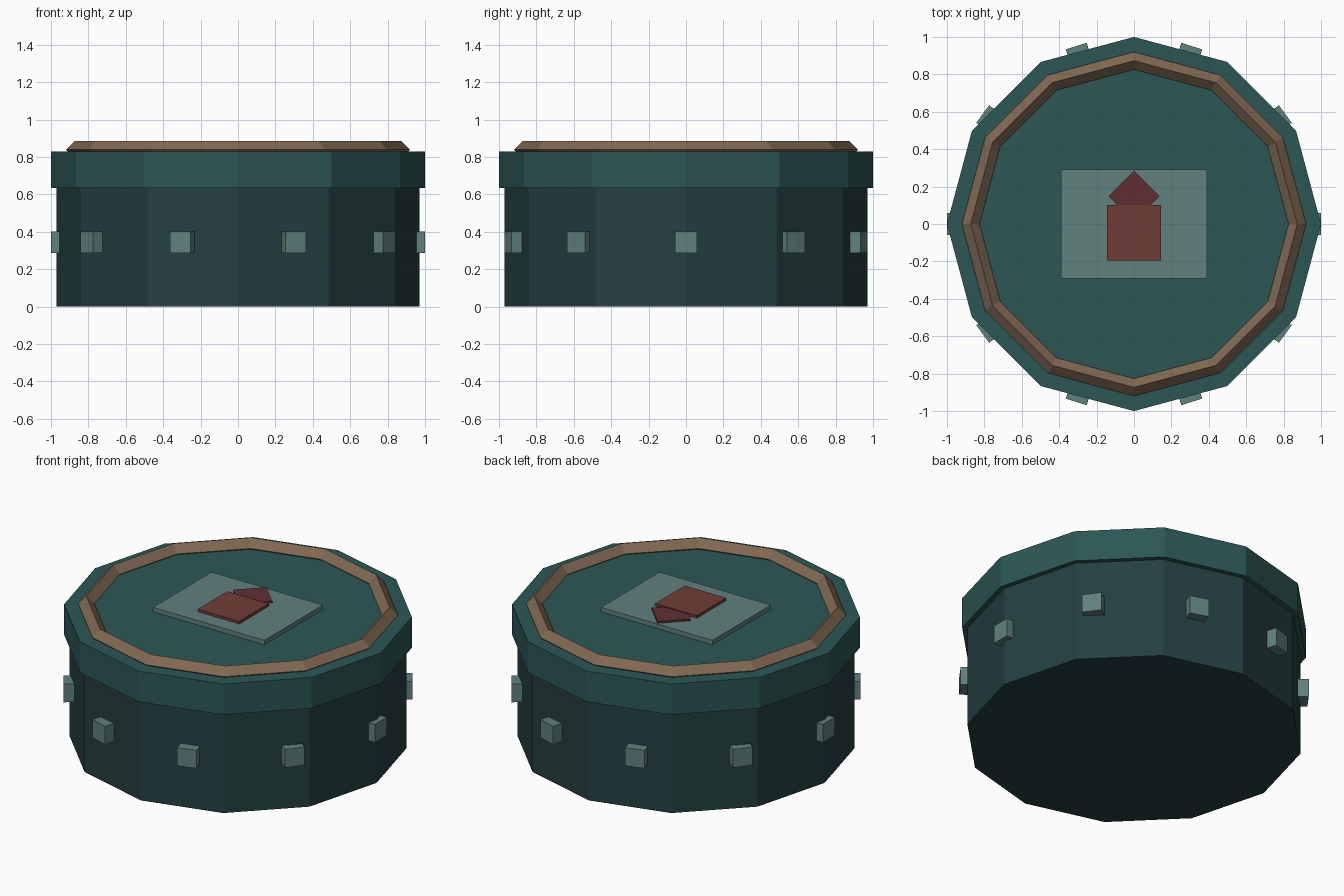
import bpy
from math import radians, cos, sin, pi

if "Cube" in bpy.data.objects:
    bpy.data.objects.remove(bpy.data.objects["Cube"])


def material(name, rgb):
    m = bpy.data.materials.new(name)
    m.diffuse_color = (*rgb, 1)
    m.use_nodes = True
    m.node_tree.nodes["Principled BSDF"].inputs["Base Color"].default_value = m.diffuse_color
    return m


teal = material("teal", (0.025, 0.095, 0.09))
dark_teal = material("dark_teal", (0.018, 0.05, 0.052))
tan = material("tan", (0.22, 0.14, 0.085))
pale = material("pale_green", (0.12, 0.22, 0.205))
red = material("red", (0.16, 0.045, 0.038))
dark_red = material("dark_red", (0.115, 0.028, 0.034))


def finish(name, mat):
    ob = bpy.context.object
    ob.name = name
    ob.data.materials.append(mat)
    return ob


def drum(name, r, z0, z1, mat):
    # 12-sided prism with a corner on each axis
    bpy.ops.mesh.primitive_cylinder_add(vertices=12, radius=r, depth=z1 - z0,
                                        location=(0, 0, (z0 + z1) / 2))
    return finish(name, mat)


def box(name, size, loc, mat, turn=0):
    bpy.ops.mesh.primitive_cube_add(size=1, location=loc, rotation=(0, 0, turn))
    bpy.context.object.scale = size
    return finish(name, mat)


# Round box and its overhanging lid
drum("body", 0.97, 0, 0.64, dark_teal)
drum("lid", 1.0, 0.635, 0.83, teal)

# Diamond-section trim ring on the lid
bpy.ops.mesh.primitive_torus_add(major_segments=12, minor_segments=4,
                                 major_radius=0.873, minor_radius=0.047,
                                 location=(0, 0, 0.839))
finish("trim_ring", tan)

# Label plate with house-shaped emblem
box("label_plate", (0.78, 0.585, 0.038), (0, 0, 0.839), pale)
box("emblem_square", (0.29, 0.295, 0.025), (0, -0.047, 0.862), red)
box("emblem_point", (0.193, 0.193, 0.022), (0, 0.148, 0.858), dark_red, radians(45))

# Ten studs around the body
for i in range(10):
    a = i * 2 * pi / 10
    box(f"stud_{i + 1}", (0.075, 0.117, 0.115),
        (0.9625 * cos(a), 0.9625 * sin(a), 0.343), pale, a)
